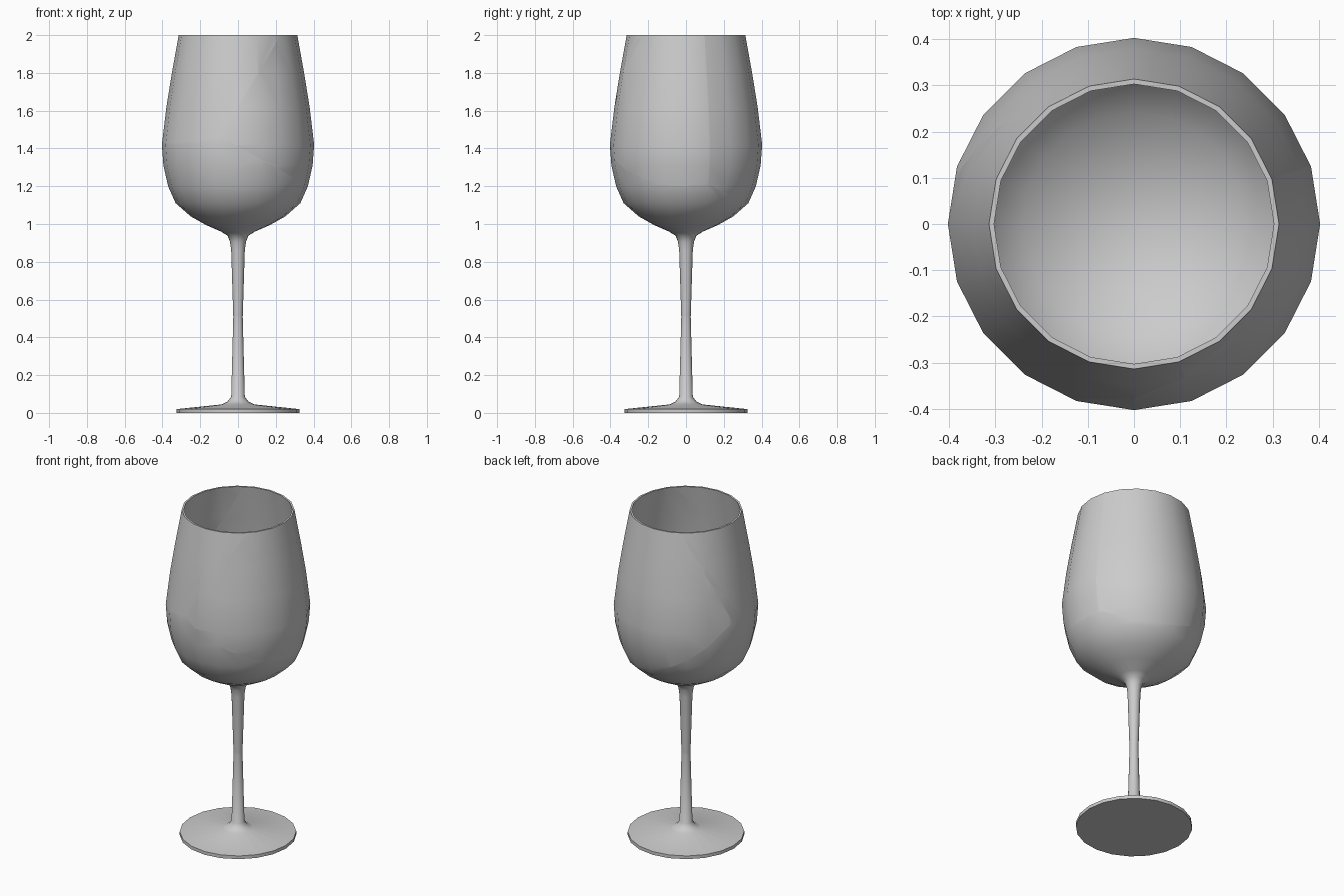
import bpy, bmesh
from math import radians, sin, cos, pi
from mathutils import Vector

if "Cube" in bpy.data.objects:
    bpy.data.objects.remove(bpy.data.objects["Cube"])

SIDES = 20

# Closed half-section of the glass (radius, height), from foot centre to inside of the bowl
PROFILE = [(0, 0), (.325, 0), (.325, .02), (.085, .045), (.055, .06), (.036, .085),
           (.025, .508), (.036, .86), (.042, .905), (.055, .938), (.09, .96), (.17, .995),
           (.25, 1.04), (.33, 1.11), (.37, 1.2), (.395, 1.31), (.403, 1.42),
           (.379, 1.62), (.35, 1.8), (.314, 2),
           (.303, 2), (.339, 1.8), (.367, 1.62), (.391, 1.42), (.384, 1.31), (.359, 1.21),
           (.32, 1.122), (.243, 1.053), (.165, 1.01), (.085, .983), (0, .975)]


def lathe():
    bm = bmesh.new()
    rings = []
    for r, z in PROFILE:
        n = SIDES if r else 1
        rings.append([bm.verts.new((r * cos(2 * pi * i / SIDES), r * sin(2 * pi * i / SIDES), z))
                      for i in range(n)])
    for a, b in zip(rings, rings[1:]):
        for i in range(SIDES):
            j = (i + 1) % SIDES
            quad = [a[i % len(a)], a[j % len(a)], b[j % len(b)], b[i % len(b)]]
            bm.faces.new(list(dict.fromkeys(quad)))
    bmesh.ops.recalc_face_normals(bm, faces=bm.faces)
    return bm


def plane(p, q, r):
    p, q, r = map(Vector, (p, q, r))
    return p, (q - p).cross(r - p).normalized()


def slope(a, b, c):
    # plane z = a + b x + c y, normal pointing up
    return Vector((0, 0, a)), Vector((-b, -c, 1)).normalized()


def piece(name, cuts):
    # keep the part of the glass on the side each normal points away from, capping each break
    bm = lathe()
    for (co, no), side in cuts:
        no = no * side
        res = bmesh.ops.bisect_plane(bm, geom=bm.verts[:] + bm.edges[:] + bm.faces[:],
                                     dist=1e-5, plane_co=co, plane_no=no, clear_outer=True)
        edges = [e for e in res['geom_cut'] if isinstance(e, bmesh.types.BMEdge)
                 and e.is_boundary]
        bmesh.ops.triangle_fill(bm, use_beauty=True, edges=edges, normal=no)
    bmesh.ops.recalc_face_normals(bm, faces=bm.faces)
    me = bpy.data.meshes.new(name)
    bm.to_mesh(me)
    bm.free()
    ob = bpy.data.objects.new(name, me)
    bpy.context.collection.objects.link(ob)
    bpy.ops.object.select_all(action='DESELECT')
    ob.select_set(True)
    bpy.context.view_layer.objects.active = ob
    bpy.ops.object.shade_smooth_by_angle(angle=radians(40))


# Break planes: stem, then lower shard against the three upper shards
stem_cut = slope(.508, 0, 0)
low_right = slope(1.413, -.57, 0)
low_back = slope(1.412, -.308, -.76)
low_left = slope(1.534, .235, .11)

# Breaks between the upper shards, all through one inner point
core = (-.1435, -.05, 1.495)
right_back = plane(core, (.36, .122, 1.208), (.3, .1, 2))
right_left = plane(core, (-.1, -.39, 1.47), (.222, -.215, 2))
back_left = plane(core, (-.39, .103, 1.453), (-.15, .275, 2))


def away(pl, pt):
    # sign that makes the plane normal point away from pt
    return pl, (-1 if (Vector(pt) - pl[0]).dot(pl[1]) > 0 else 1)


right_pt, back_pt, left_pt = (.3, -.1, 1.8), (.12, .33, 1.7), (-.3, -.2, 1.8)

piece("foot_and_lower_stem", [(stem_cut, 1)])
piece("upper_stem_and_bowl_base", [(stem_cut, -1), (low_right, 1), (low_back, 1), (low_left, 1)])
piece("bowl_shard_right", [(low_right, -1), away(right_back, right_pt), away(right_left, right_pt)])
piece("bowl_shard_back", [(low_back, -1), away(right_back, back_pt), away(back_left, back_pt)])
piece("bowl_shard_left", [(low_left, -1), away(right_left, left_pt), away(back_left, left_pt)])
